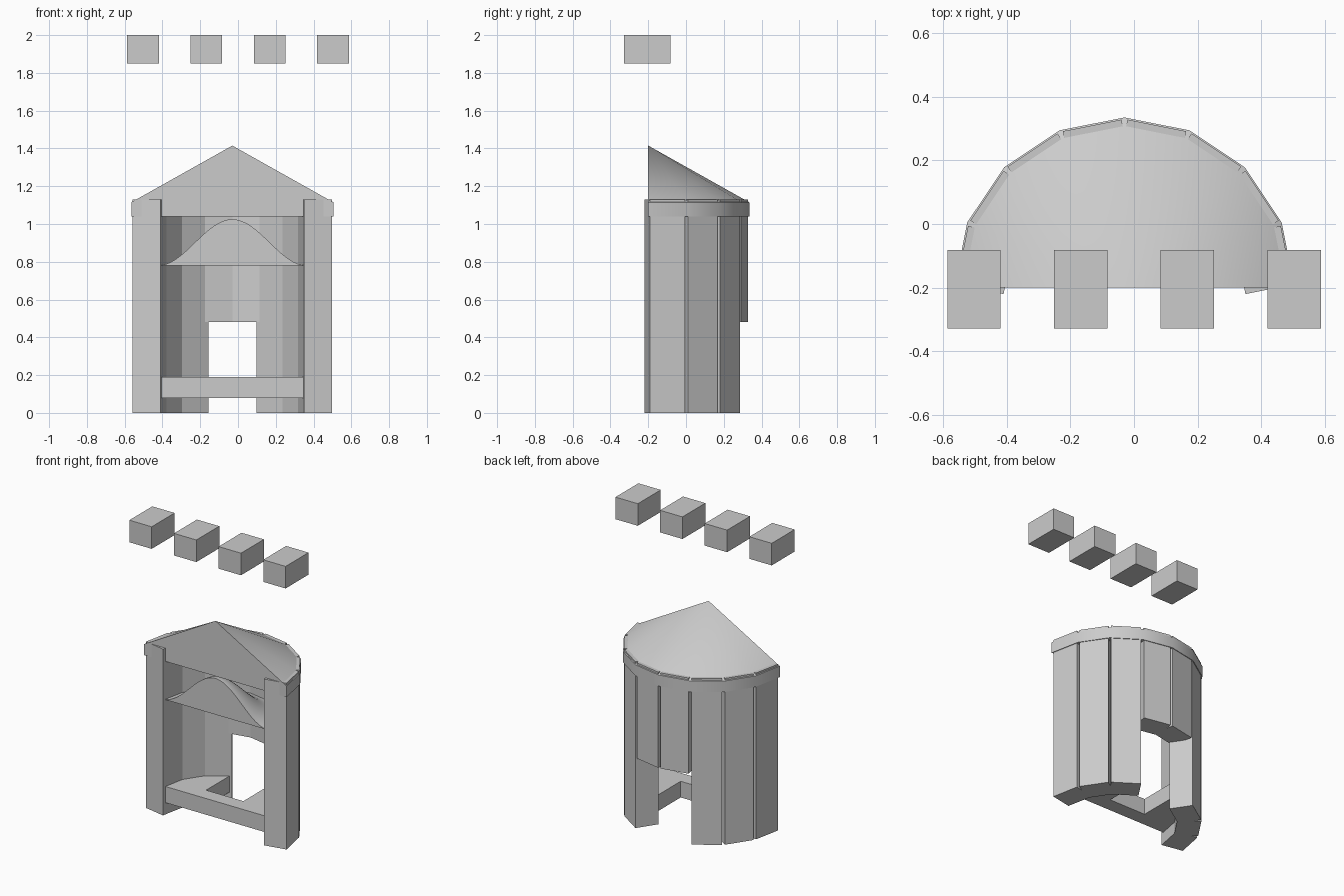
import bpy, bmesh
from math import pi, sin, cos, radians
from mathutils import Matrix

if "Cube" in bpy.data.objects:
    bpy.data.objects.remove(bpy.data.objects["Cube"])

CX, CY = -0.03, -0.20      # axis of the half-round tower
STEP = radians(22.5)


def finish(bm, name, smooth=False):
    bmesh.ops.recalc_face_normals(bm, faces=bm.faces)
    mesh = bpy.data.meshes.new(name)
    bm.to_mesh(mesh)
    bm.free()
    ob = bpy.data.objects.new(name, mesh)
    bpy.context.collection.objects.link(ob)
    if smooth:
        bpy.ops.object.select_all(action='DESELECT')
        ob.select_set(True)
        bpy.context.view_layer.objects.active = ob
        bpy.ops.object.shade_smooth_by_angle(angle=radians(30))
    return ob


def box(name, lo, hi, turn=0.0, origin=(0, 0, 0)):
    """Box between two corners, turned about z and then moved to origin."""
    bm = bmesh.new()
    size = [b - a for a, b in zip(lo, hi)]
    mid = [(a + b) / 2 for a, b in zip(lo, hi)]
    m = (Matrix.Translation(origin) @ Matrix.Rotation(turn, 4, 'Z')
         @ Matrix.Translation(mid) @ Matrix.Diagonal((*size, 1)))
    bmesh.ops.create_cube(bm, size=1, matrix=m)
    return finish(bm, name)


def half_turn(name, profile, segments):
    """Closed solid: profile from axis to axis, turned 180 degrees to the back."""
    bm = bmesh.new()
    rings = []
    for r, z in profile:
        if r == 0:
            rings.append([bm.verts.new((CX, CY, z))] * (segments + 1))
        else:
            rings.append([bm.verts.new((CX + r * cos(pi * i / segments),
                                        CY + r * sin(pi * i / segments), z))
                          for i in range(segments + 1)])
    for a, b in zip(rings, rings[1:]):
        for i in range(segments):
            bm.faces.new(list(dict.fromkeys((a[i], a[i + 1], b[i + 1], b[i]))))
    bm.faces.new([r[0] for r in rings] + [r[-1] for r in rings[-2:0:-1]])
    return finish(bm, name, True)


def prism(name, outline, z0, z1):
    bm = bmesh.new()
    face = bm.faces.new([bm.verts.new((x, y, z0)) for x, y in outline])
    top = bmesh.ops.extrude_face_region(bm, geom=[face])['geom']
    bmesh.ops.translate(bm, vec=(0, 0, z1 - z0),
                        verts=[v for v in top if isinstance(v, bmesh.types.BMVert)])
    return finish(bm, name)


# Eight wall slabs around the half circle; the middle two stop above the doorway
for i in range(8):
    bottom = 0.48 if i in (3, 4) else 0.0
    box(f"wall_slab_{i + 1}", (0.369, -0.094, bottom), (0.52, 0.094, 1.13),
        (i + 0.5) * STEP, (CX, CY, 0))

# Half-cone roof with a short vertical rim that shows in the wall grooves
half_turn("roof", [(0, 1.04), (0.535, 1.04), (0.535, 1.115), (0, 1.415)], 8)

# Bell-shaped hood under the roof
R = 0.395
bell = [(R * (1 - k / 16), 0.78 + 0.245 * (1 - cos(pi * k / 16)) / 2) for k in range(16)]
half_turn("hood", [(0, 0.779)] + bell + [(0, 1.025)], 24)

# Low bench with a notch towards the doorway
NOTCH, RB = 0.14, 0.40
arc = [(CX + RB * cos(i * STEP), CY + RB * sin(i * STEP)) for i in range(9)]
back = CY + RB * sin(3 * STEP)
notch = [(CX + NOTCH, back), (CX + NOTCH, -0.10), (CX - NOTCH, -0.10), (CX - NOTCH, back)]
prism("bench", arc[:4] + notch + arc[5:], 0.08, 0.19) if NOTCH < RB * cos(3 * STEP) else None

# Row of four blocks floating above
for i in range(4):
    x = -0.503 + i * 0.3355
    box(f"top_block_{i + 1}", (x - 0.084, -0.328, 1.85), (x + 0.084, -0.082, 2.0))
